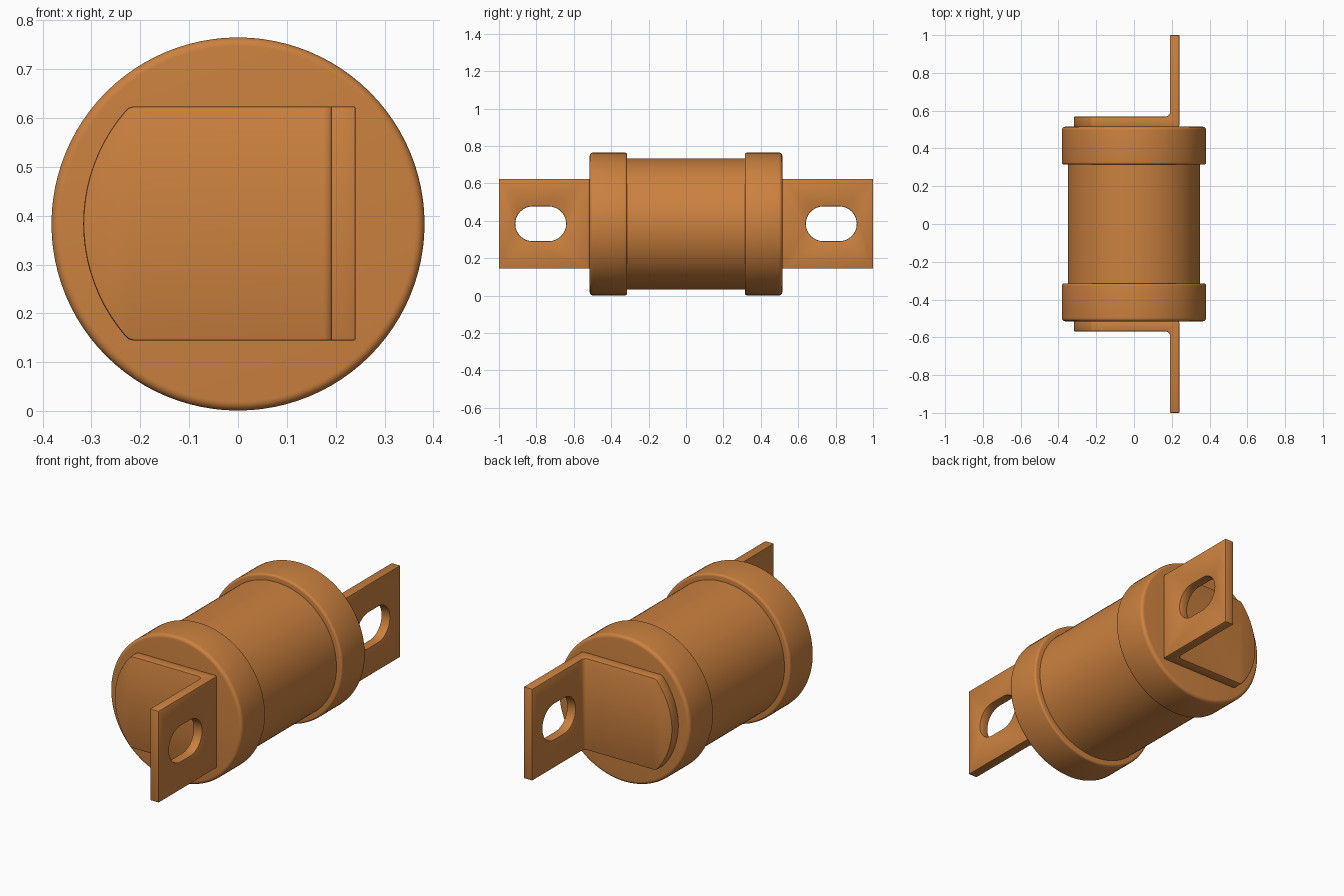
import bpy, bmesh
from math import sin, cos, pi, radians

if "Cube" in bpy.data.objects:
    bpy.data.objects.remove(bpy.data.objects["Cube"])

AXIS_Z = 0.383          # height of the fuse axis
SEGMENTS = 96

copper = bpy.data.materials.new("copper")
copper.diffuse_color = (0.60, 0.22, 0.05, 1)
copper.use_nodes = True
copper.node_tree.nodes["Principled BSDF"].inputs["Base Color"].default_value = copper.diffuse_color


def arc(cx, cy, r, a0, a1, n):
    """Points along an arc, angles in degrees."""
    return [(cx + r * cos(radians(a0 + (a1 - a0) * i / n)),
             cy + r * sin(radians(a0 + (a1 - a0) * i / n))) for i in range(n + 1)]


def add_object(name, bm):
    bmesh.ops.recalc_face_normals(bm, faces=bm.faces)
    mesh = bpy.data.meshes.new(name)
    bm.to_mesh(mesh)
    bm.free()
    obj = bpy.data.objects.new(name, mesh)
    bpy.context.collection.objects.link(obj)
    mesh.materials.append(copper)
    return obj


def lathe(name, profile):
    """Revolve (radius, y) points about the fuse axis."""
    bm = bmesh.new()
    verts = [bm.verts.new((r, y, AXIS_Z)) for r, y in profile]
    edges = [bm.edges.new(pair) for pair in zip(verts, verts[1:])]
    bmesh.ops.spin(bm, geom=verts + edges, cent=(0, 0, AXIS_Z), axis=(0, 1, 0),
                   angle=2 * pi, steps=SEGMENTS, use_merge=True)
    bmesh.ops.remove_doubles(bm, verts=bm.verts, dist=1e-5)
    return add_object(name, bm)


def prism(name, points, direction):
    """Extrude a closed 3D outline along a direction."""
    bm = bmesh.new()
    face = bm.faces.new([bm.verts.new(p) for p in points])
    new = bmesh.ops.extrude_face_region(bm, geom=[face])["geom"]
    bmesh.ops.translate(bm, vec=direction,
                        verts=[v for v in new if isinstance(v, bmesh.types.BMVert)])
    return add_object(name, bm)


def activate(obj):
    bpy.ops.object.select_all(action="DESELECT")
    obj.select_set(True)
    bpy.context.view_layer.objects.active = obj


def apply_modifier(obj, kind, **settings):
    mod = obj.modifiers.new(kind.lower(), kind)
    for key, value in settings.items():
        setattr(mod, key, value)
    activate(obj)
    bpy.ops.object.modifier_apply(modifier=mod.name)


def boolean(obj, cutter, operation):
    apply_modifier(obj, "BOOLEAN", object=cutter, operation=operation, solver="EXACT")
    bpy.data.objects.remove(cutter)


def mirror_and_smooth(obj):
    apply_modifier(obj, "MIRROR", use_axis=(False, True, False))
    activate(obj)
    bpy.ops.object.shade_smooth_by_angle(angle=radians(35))


# Barrel between the caps
body = lathe("fuse_body", [(0.35, -0.33), (0.35, 0.33)])
activate(body)
bpy.ops.object.shade_smooth_by_angle(angle=radians(35))

# End caps with rounded rims
caps = lathe("end_caps", [(0, -0.515)]
             + arc(0.364, -0.497, 0.018, -90, 0, 6)
             + arc(0.370, -0.327, 0.012, 0, 90, 5)
             + [(0.345, -0.315)])
mirror_and_smooth(caps)

# Bent tag: L section with a filleted inside bend and eased outside bend
section = [(-0.45, -0.512), (-0.45, -0.569)]
section += arc(0.168, -0.591, 0.022, 90, 0, 6)
section += [(0.19, -1.0), (0.241, -1.0)]
section += arc(0.226, -0.527, 0.015, 0, 90, 5)
tags = prism("terminal_tags", [(x, y, -0.1) for x, y in section], (0, 0, 1))

# Trim the tag to its height, with a curved end on the cap face
half = [(0.4, 0.24), (-0.213, 0.24), (-0.224, 0.237)]
left = arc(0.035, 0, 0.352, 139, 221, 20)
outline = half + left + [(x, -z) for x, z in reversed(half)]
trim = prism("tag_trim", [(x, -1.2, AXIS_Z + 0.001 + z) for x, z in outline], (0, 1.2, 0))
boolean(tags, trim, "INTERSECT")

# Bolt slot through the blade
slot = arc(-0.734, AXIS_Z + 0.001, 0.093, -90, 90, 16) + arc(-0.820, AXIS_Z + 0.001, 0.093, 90, 270, 16)
slot_cutter = prism("slot_cutter", [(0.1, y, z) for y, z in slot], (0.25, 0, 0))
boolean(tags, slot_cutter, "DIFFERENCE")

apply_modifier(tags, "BEVEL", width=0.005, segments=2, limit_method="ANGLE",
               angle_limit=radians(50))
mirror_and_smooth(tags)
